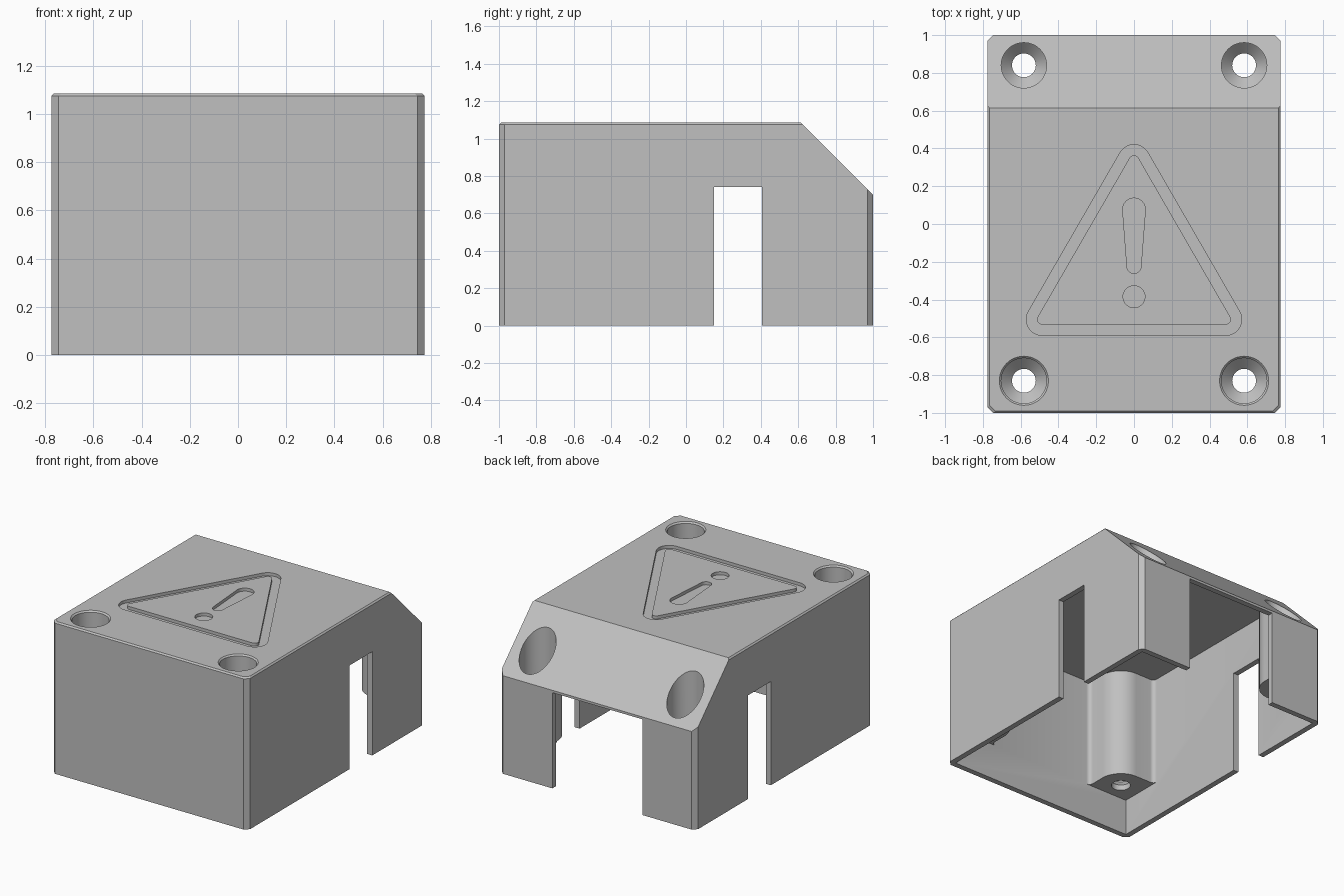
import bpy, bmesh
from math import sin, cos, pi
from mathutils import Vector, Matrix
from mathutils.geometry import convex_hull_2d

cube = bpy.data.objects.get("Cube")
if cube:
    bpy.data.objects.remove(cube, do_unlink=True)

W, D, H = 0.775, 1.0, 1.085      # half width, half depth, height
T = 0.04                         # wall thickness
SLOPE = 1.70                     # y + z along the sloped back
FLOOR = 0.26                     # underside of the screw posts
HOLE_X, FRONT_Y, BACK_Y = 0.583, -0.83, 0.84

grey = bpy.data.materials.new("light grey plastic")
grey.use_nodes = True
grey.diffuse_color = (0.53, 0.53, 0.53, 1)
grey.node_tree.nodes["Principled BSDF"].inputs["Base Color"].default_value = (0.53, 0.53, 0.53, 1)


def loft(name, rings, matrix=None):
    """Closed solid through rings of (height, points)."""
    bm = bmesh.new()
    loops = [[bm.verts.new((x, y, z)) for x, y in pts] for z, pts in rings]
    n = len(loops[0])
    for a, b in zip(loops, loops[1:]):
        for i in range(n):
            j = (i + 1) % n
            bm.faces.new((a[i], a[j], b[j], b[i]))
    bm.faces.new(loops[0])
    bm.faces.new(loops[-1])
    if matrix:
        bm.transform(matrix)
    bmesh.ops.recalc_face_normals(bm, faces=bm.faces)
    mesh = bpy.data.meshes.new(name)
    bm.to_mesh(mesh)
    bm.free()
    ob = bpy.data.objects.new(name, mesh)
    bpy.context.collection.objects.link(ob)
    return ob


def prism(name, pts, low, high, matrix=None):
    return loft(name, [(low, pts), (high, pts)], matrix)


def box(name, x0, x1, y0, y1, z0, z1):
    return prism(name, [(x0, y0), (x1, y0), (x1, y1), (x0, y1)], z0, z1)


def arc(cx, cy, r, a0, a1, n):
    return [(cx + r * cos(a0 + (a1 - a0) * i / n), cy + r * sin(a0 + (a1 - a0) * i / n))
            for i in range(n + 1)]


def circle(cx, cy, r, n=48):
    return arc(cx, cy, r, 0, 2 * pi, n)[:-1]


def hull(circles):
    """Outline wrapped around several circles."""
    pts = [Vector(p) for c in circles for p in circle(*c)]
    return [tuple(pts[i]) for i in convex_hull_2d(pts)]


def combine(target, tool, operation="DIFFERENCE"):
    """Apply a boolean and discard the tool."""
    mod = target.modifiers.new("boolean", "BOOLEAN")
    mod.operation = operation
    mod.solver = "EXACT"
    mod.object = tool
    graph = bpy.context.evaluated_depsgraph_get()
    result = bpy.data.meshes.new_from_object(target.evaluated_get(graph))
    target.modifiers.clear()
    target.data = result
    bpy.data.objects.remove(tool, do_unlink=True)


def plan(inset, c=0.03):
    """Rectangle with chamfered corners."""
    w, d = W - inset, D - inset
    return [(-w + c, -d), (w - c, -d), (w, -d + c), (w, d - c),
            (w - c, d), (-w + c, d), (-w, d - c), (-w, -d + c)]


# maps a (y, z) profile extruded along x into place
SIDEWAYS = Matrix(((0, 0, 1, 0), (1, 0, 0, 0), (0, 1, 0, 0), (0, 0, 0, 1)))

# outer shell with a small chamfer round the top
cover = loft("cover", [(0, plan(0)), (H - 0.01, plan(0)), (H, plan(0.01))])

# hollow interior following the sloped back
inner_slope = SLOPE - T * 2 ** 0.5
roof = H - T
interior = [(-D + T, -0.1), (D - T, -0.1), (D - T, inner_slope - D + T),
            (inner_slope - roof, roof), (-D + T, roof)]
combine(cover, prism("interior", interior, -W + T, W - T, SIDEWAYS))

# screw posts in the four corners, blended into the walls
R, F = 0.158, 0.03
for sx in (-1, 1):
    for sy, hole_y in ((-1, FRONT_Y), (1, BACK_Y)):
        u, v = W - T - HOLE_X, D - T - abs(hole_y)
        outline = [(-0.02, -0.02), (u + R + F, -0.02)]
        outline += arc(u + R + F, F, F, -pi / 2, -pi, 6)
        outline += arc(u, v, R, 0, pi / 2, 16)
        outline += arc(F, v + R + F, F, -pi / 2, -pi, 6)
        outline += [(-0.02, v + R + F)]
        pts = [(sx * (W - T - a), sy * (D - T - b)) for a, b in outline]
        combine(cover, prism("post", pts, FLOOR, H - 0.02), "UNION")

# sloped back
wedge = [(SLOPE - H - 0.2, H + 0.2), (D + 0.2, H + 0.2), (D + 0.2, SLOPE - D - 0.2)]
combine(cover, prism("wedge", wedge, -1, 1, SIDEWAYS))

# countersunk screw holes
for x in (-HOLE_X, HOLE_X):
    for y, lip in ((FRONT_Y, 0.01), (BACK_Y, 0)):
        steps = [(FLOOR - 0.05, 0.063), (FLOOR + 0.04, 0.063), (FLOOR + 0.097, 0.12),
                 (H - 0.01, 0.12), (H + 0.01, 0.12 + 2 * lip), (H + 0.1, 0.12 + 2 * lip)]
        combine(cover, loft("hole", [(z, circle(x, y, r)) for z, r in steps]))

# cable slots in both sides and the wide opening in the back
combine(cover, box("side_slots", -1, 1, 0.15, 0.407, -0.1, 0.74))
combine(cover, box("back_opening", -0.355, 0.355, 0.9, 1.2, -0.1, 0.683))

# engraved warning triangle
corners = [(0, 0.335), (-0.485, -0.505), (0.485, -0.505)]
low, high = H - 0.022, H + 0.05
groove = prism("groove", hull([(x, y, 0.085) for x, y in corners]), low, high)
plate = prism("plate", hull([(x, y, 0.028) for x, y in corners]), low - 0.1, high + 0.1)
combine(groove, plate)
combine(cover, groove)

# engraved exclamation mark
combine(cover, prism("stroke", hull([(0, 0.077, 0.06), (0, -0.225, 0.037)]), low, high))
combine(cover, prism("dot", circle(0, -0.385, 0.058), low, high))

# finish
cover.data.materials.clear()
cover.data.materials.append(grey)
for face in cover.data.polygons:
    face.material_index = 0
bpy.ops.object.select_all(action="DESELECT")
cover.select_set(True)
bpy.context.view_layer.objects.active = cover
bpy.ops.object.shade_smooth_by_angle(angle=0.4)
